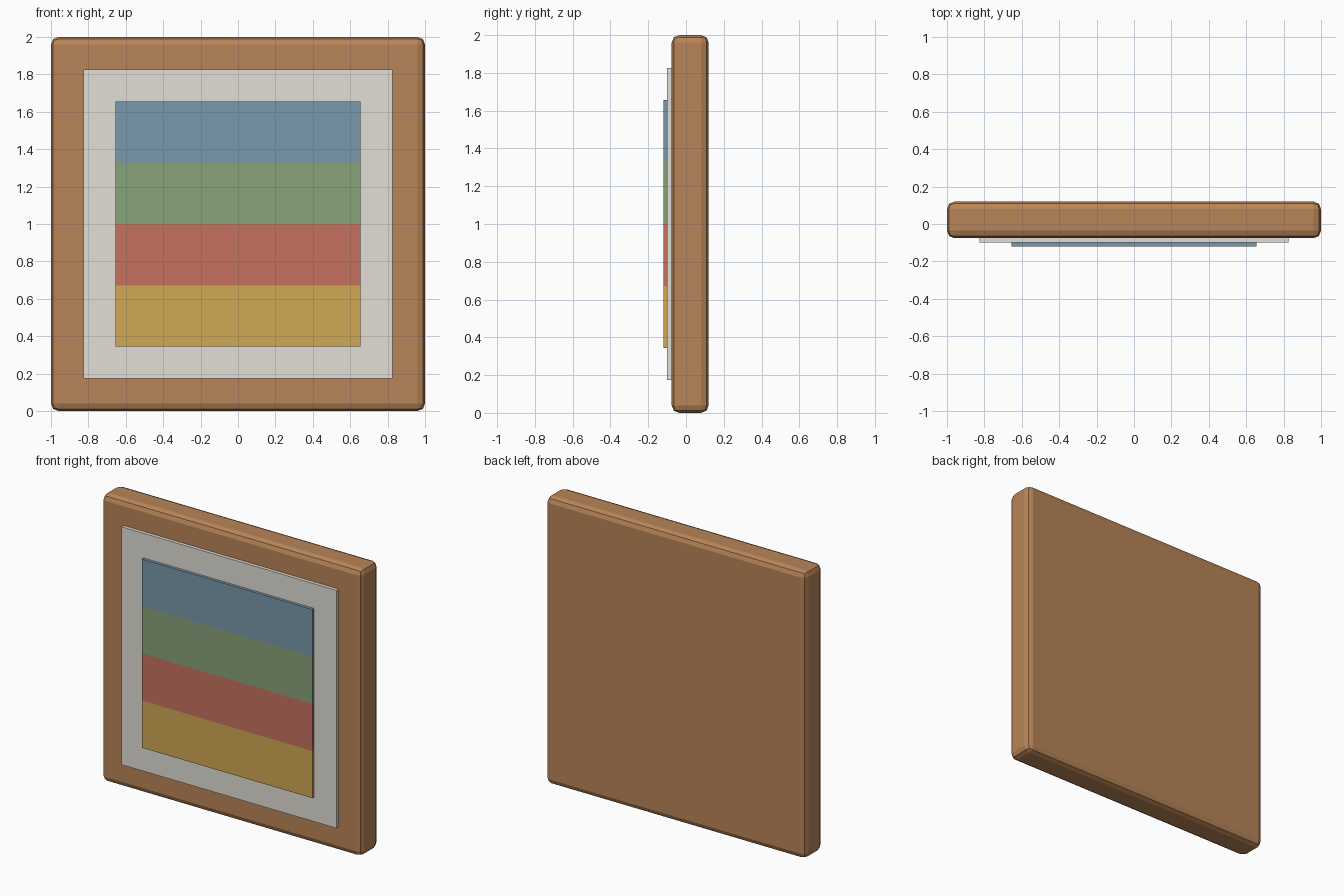
import bpy, bmesh

if "Cube" in bpy.data.objects:
    bpy.data.objects.remove(bpy.data.objects["Cube"])


def material(name, rgb):
    # sRGB 0-255 to linear
    lin = [((c / 255 + 0.055) / 1.055) ** 2.4 for c in rgb]
    m = bpy.data.materials.new(name)
    m.diffuse_color = (*lin, 1)
    m.use_nodes = True
    m.node_tree.nodes["Principled BSDF"].inputs["Base Color"].default_value = m.diffuse_color
    return m


def panel(name, half, y0, y1, mats):
    # square upright slab centred on z = 1
    bpy.ops.mesh.primitive_cube_add(size=2, location=(0, (y0 + y1) / 2, 1))
    ob = bpy.context.object
    ob.name = name
    ob.scale = (half, (y1 - y0) / 2, half)
    bpy.ops.object.transform_apply(location=False, rotation=False, scale=True)
    for m in mats:
        ob.data.materials.append(m)
    return ob


# Wooden backing frame with rounded edges
frame = panel("frame", 1.0, -0.076, 0.12, [material("wood", (184, 133, 88))])
bev = frame.modifiers.new("rounded_edges", "BEVEL")
bev.width = 0.04
bev.segments = 2

# Pale mat board
panel("mat_board", 0.827, -0.10, -0.07, [material("mat", (226, 222, 214))])

# Picture with four colour bands, bottom to top
bands = [material("yellow", (208, 168, 84)), material("red", (198, 113, 95)),
         material("green", (135, 162, 122)), material("blue", (121, 152, 172))]
half = 0.656
picture = panel("picture", half, -0.12, -0.095, bands)
bm = bmesh.new()
bm.from_mesh(picture.data)
for z in (-half / 2, 0, half / 2):
    bmesh.ops.bisect_plane(bm, geom=bm.verts[:] + bm.edges[:] + bm.faces[:],
                           plane_co=(0, 0, z), plane_no=(0, 0, 1))
for f in bm.faces:
    z = f.calc_center_median().z
    f.material_index = max(0, min(3, int((z + half) / (half / 2))))
bm.to_mesh(picture.data)
bm.free()
